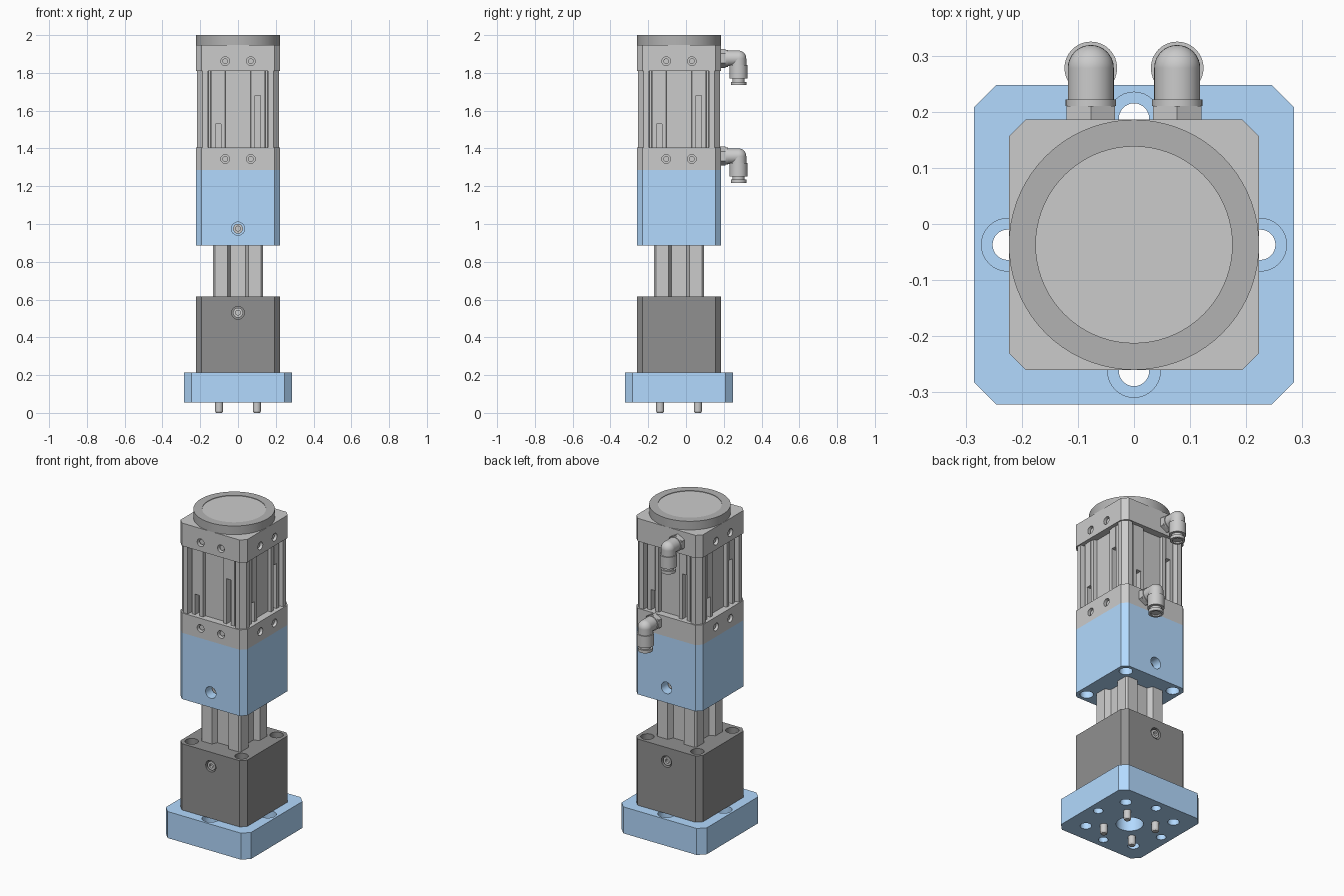
import bpy, bmesh, math
from mathutils import Matrix, Vector

if "Cube" in bpy.data.objects:
    bpy.data.objects.remove(bpy.data.objects["Cube"])

CY = -0.037          # main axis sits at x=0, y=CY
H = 0.223            # half width of the square bodies


def material(name, rgb):
    m = bpy.data.materials.new(name)
    m.diffuse_color = (*rgb, 1)
    m.use_nodes = True
    m.node_tree.nodes["Principled BSDF"].inputs["Base Color"].default_value = m.diffuse_color
    return m


BLUE = material("blue", (0.45, 0.7, 1.0))
BLACK = material("black", (0.28, 0.28, 0.28))
DARK = material("dark_grey", (0.45, 0.45, 0.45))


def finish(name, bm, mat=None):
    bmesh.ops.recalc_face_normals(bm, faces=bm.faces[:])
    me = bpy.data.meshes.new(name)
    bm.to_mesh(me)
    bm.free()
    ob = bpy.data.objects.new(name, me)
    bpy.context.collection.objects.link(ob)
    if mat:
        me.materials.append(mat)
    return ob


def prism(name, pts, z0, z1, mat=None):
    """Extrude an outline (about the main axis) from z0 to z1."""
    bm = bmesh.new()
    f = bm.faces.new([bm.verts.new((x, y + CY, z0)) for x, y in pts])
    new = bmesh.ops.extrude_face_region(bm, geom=[f])["geom"]
    bmesh.ops.translate(bm, vec=(0, 0, z1 - z0),
                        verts=[v for v in new if isinstance(v, bmesh.types.BMVert)])
    return finish(name, bm, mat)


def four_sides(side):
    """Repeat a profile given along the front face (x, y) around the axis."""
    out = []
    for k in range(4):
        c, s = [(1, 0), (0, 1), (-1, 0), (0, -1)][k]
        out += [(x * c - y * s, x * s + y * c) for x, y in side]
    return out


def chamfered(h, c):
    return four_sides([(-h + c, -h), (h - c, -h)])


def cyl(name, a, b, r, mat=None, n=32, r2=None):
    """Cylinder or cone from point a to point b."""
    a, b = Vector(a), Vector(b)
    d = b - a
    m = Matrix.Translation((a + b) / 2) @ d.to_track_quat('Z', 'Y').to_matrix().to_4x4()
    bm = bmesh.new()
    bmesh.ops.create_cone(bm, cap_ends=True, segments=n, radius1=r,
                          radius2=r if r2 is None else r2, depth=d.length, matrix=m)
    return finish(name, bm, mat)


def cut(ob, cutters):
    """Subtract the cutters and delete them."""
    for c in cutters:
        mod = ob.modifiers.new("cut", 'BOOLEAN')
        mod.operation, mod.solver, mod.object = 'DIFFERENCE', 'EXACT', c
    bpy.context.view_layer.update()
    ev = ob.evaluated_get(bpy.context.evaluated_depsgraph_get())
    me = bpy.data.meshes.new_from_object(ev)
    ob.modifiers.clear()
    ob.data = me
    for c in cutters:
        bpy.data.objects.remove(c)


def on_face(k, t, z, depth):
    """Point on side k (0 front, 1 right, 2 back, 3 left), depth below the face."""
    p = Matrix.Rotation(k * math.pi / 2, 3, 'Z') @ Vector((t, -H + depth, z))
    return p + Vector((0, CY, 0))


def side_hole(k, t, z, depth, r, r2=None):
    return cyl("cutter", on_face(k, t, z, -0.01), on_face(k, t, z, depth), r, r2=r2)


def up_hole(x, y, z0, z1, r):
    return cyl("cutter", (x, y + CY, z0), (x, y + CY, z1), r)


def corners(d):
    return [(sx * d, sy * d) for sx in (-1, 1) for sy in (-1, 1)]


MIDS = [(0.225, 0), (-0.225, 0), (0, 0.225), (0, -0.225)]

# base flange with counterbored mounting holes, pilot bore and locating pins
base = prism("base_flange", chamfered(0.285, 0.04), 0.055, 0.215, BLUE)
cut(base, [up_hole(x, y, 0.0, 0.3, 0.027) for x, y in MIDS]
    + [up_hole(x, y, 0.13, 0.3, 0.047) for x, y in MIDS]
    + [up_hole(x, y, 0.0, 0.14, 0.032) for x, y in corners(0.17)]
    + [up_hole(0, 0, 0.0, 0.15, 0.075)])
for i, (x, y) in enumerate(corners(0.1)):
    cyl(f"locating_pin_{i}", (x, y + CY, 0.008), (x, y + CY, 0.1), 0.021, n=24)
    cyl(f"pin_tip_{i}", (x, y + CY, 0), (x, y + CY, 0.008), 0.016, n=24, r2=0.021)

# black lower housing
lower = prism("lower_housing", chamfered(H, 0.03), 0.215, 0.615, BLACK)
cut(lower, [up_hole(x, y, 0.5, 0.7, 0.037) for x, y in corners(0.167)]
    + [side_hole(k, 0, 0.53, 0.03, 0.034) for k in (0, 2)])

# slotted guide column between the housings
guide_side = [(-0.123, -0.133), (-0.055, -0.133), (-0.04, -0.1),
              (0.04, -0.1), (0.055, -0.133), (0.123, -0.133)]
prism("guide_column", four_sides(guide_side), 0.61, 0.89)

# blue upper housing
upper = prism("upper_housing", chamfered(H, 0.03), 0.885, 1.285, BLUE)
cut(upper, [up_hole(x, y, 0.8, 1.0, 0.037) for x, y in corners(0.167)]
    + [side_hole(k, 0, 0.975, 0.07, 0.035) for k in (0, 2)])

# set screws with hexagon sockets in front and back
for k, side in ((0, "front"), (2, "back")):
    for label, z, d in (("lower", 0.53, 0.006), ("upper", 0.975, 0.05)):
        s = cyl(f"{label}_{side}_screw", on_face(k, 0, z, d), on_face(k, 0, z, d + 0.03), 0.026)
        cut(s, [cyl("cutter", on_face(k, 0, z, d - 0.01), on_face(k, 0, z, d + 0.015), 0.014, n=6)])

# cylinder end heads with screw holes on three sides and one air port at the back
for label, z0, z1, zh, px in (("lower", 1.285, 1.405, 1.344, 0.077),
                              ("upper", 1.81, 1.948, 1.862, -0.077)):
    head = prism(f"{label}_head", chamfered(H, 0.03), z0, z1)
    cut(head, [side_hole(k, t, zh, 0.035, 0.023) for k in (0, 1, 3) for t in (-0.068, 0.068)])
    for k in (0, 1, 3):
        for t in (-0.068, 0.068):
            cyl(f"{label}_head_screw", on_face(k, t, zh, 0.012), on_face(k, t, zh, 0.037), 0.015, n=20)

    # push-in elbow fitting
    zc, yb, ye = zh + 0.015, 0.185, 0.278
    n = f"{label}_fitting_"
    P = lambda y, z=0.0: (px, y, zc + z)
    cyl(n + "hex", P(yb - 0.01), P(0.21), 0.05, n=6)
    cyl(n + "collar", P(0.21), P(0.222), 0.045)
    cyl(n + "arm", P(0.22), P(ye), 0.041)
    bm = bmesh.new()
    bmesh.ops.create_uvsphere(bm, u_segments=32, v_segments=16, radius=0.041,
                              matrix=Matrix.Translation(P(ye)))
    finish(n + "bend", bm)
    cyl(n + "drop", P(ye), P(ye, -0.04), 0.041)
    cyl(n + "socket", P(ye, -0.036), P(ye, -0.108), 0.047)
    cyl(n + "neck", P(ye, -0.105), P(ye, -0.13), 0.032)
    ring = cyl(n + "release_ring", P(ye, -0.124), P(ye, -0.142), 0.041)
    cut(ring, [cyl("cutter", P(ye, -0.134), P(ye, -0.16), 0.028)])

# cylinder barrel: corner posts, recessed faces, slotted sensor rails
half = [(0.065, -0.18), (0.068, -0.2), (0.09, -0.2), (0.09, -0.165), (0.12, -0.165),
        (0.12, -0.2), (0.142, -0.2), (0.145, -0.18), (0.155, -0.18), (0.16, -0.216), (0.188, -0.216)]
barrel_side = [(-x, y) for x, y in reversed(half)] + half
prism("cylinder_barrel", four_sides(barrel_side), 1.40, 1.815)

# sensor strips filling part of each slot
for k in range(4):
    for t, z0 in ((-0.105, 1.53), (0.105, 1.68)):
        c = Matrix.Rotation(k * math.pi / 2, 3, 'Z')
        pts = [(c @ Vector((t + dx, y, 0)))[:2]
               for dx, y in ((-0.015, -0.203), (0.015, -0.203), (0.015, -0.164), (-0.015, -0.164))]
        prism(f"slot_strip_{k}", pts, z0, 1.812)

# round end cap
ring = cyl("cap_ring", (0, CY, 1.948), (0, CY, 2.0), H, DARK, n=72)
cut(ring, [cyl("cutter", (0, CY, 1.9), (0, CY, 2.1), 0.175, n=72)])
cyl("cap_disc", (0, CY, 1.94), (0, CY, 1.997), 0.175, n=72)

# smooth round surfaces, keep edges sharp
for ob in bpy.context.scene.objects:
    ob.select_set(True)
bpy.context.view_layer.objects.active = ring
bpy.ops.object.shade_smooth_by_angle(angle=math.radians(30))
